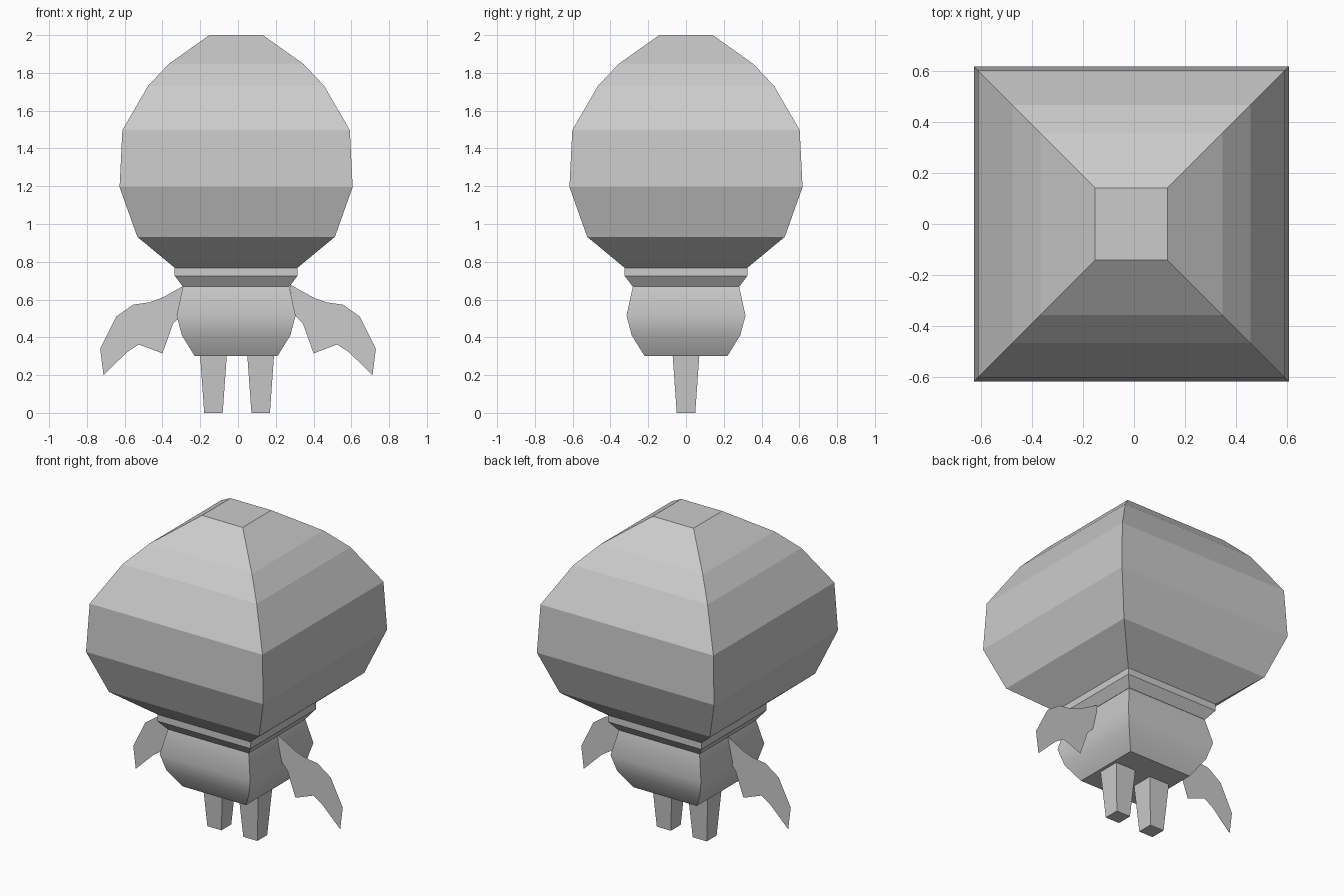
import bpy, bmesh, math

cube = bpy.data.objects.get("Cube")
if cube:
    bpy.data.objects.remove(cube, do_unlink=True)

# Single grey material
grey = bpy.data.materials.new("plain grey")
grey.use_nodes = True
GREY = (0.6, 0.6, 0.6, 1)
grey.diffuse_color = GREY
grey.node_tree.nodes["Principled BSDF"].inputs["Base Color"].default_value = GREY


def add_object(name, bm):
    mesh = bpy.data.meshes.new(name)
    bm.to_mesh(mesh)
    bm.free()
    mesh.materials.append(grey)
    obj = bpy.data.objects.new(name, mesh)
    bpy.context.collection.objects.link(obj)
    return obj


def square_loft(name, profile, x=0.0, cap_bottom=True, cap_top=True):
    """Stack square rings from (half width, height) pairs, bottom to top."""
    bm = bmesh.new()
    rings = [[bm.verts.new((x + sx * w, sy * w, z))
              for sx, sy in ((-1, -1), (1, -1), (1, 1), (-1, 1))]
             for w, z in profile]
    for low, high in zip(rings, rings[1:]):
        for i in range(4):
            j = (i + 1) % 4
            bm.faces.new((low[i], low[j], high[j], high[i]))
    if cap_bottom:
        bm.faces.new(rings[0][::-1])
    if cap_top:
        bm.faces.new(rings[-1])
    return add_object(name, bm)


# Large faceted head, collar and body share a slightly offset axis
AXIS = -0.01
square_loft("head", [(0.325, 0.768), (0.523, 0.932), (0.617, 1.195), (0.602, 1.497),
                     (0.467, 1.73), (0.357, 1.847), (0.142, 2.0)], AXIS)
square_loft("collar", [(0.283, 0.67), (0.325, 0.726), (0.325, 0.768)], AXIS, cap_top=False)
body = square_loft("body", [(0.22, 0.302), (0.287, 0.41), (0.315, 0.515), (0.281, 0.67)],
                   AXIS, cap_top=False)

# Rounded body sides with crisp corners
bpy.ops.object.select_all(action='DESELECT')
body.select_set(True)
bpy.context.view_layer.objects.active = body
bpy.ops.object.shade_smooth_by_angle(angle=math.radians(35))

# Tapered legs
for side, x in (("left", 0.12), ("right", -0.13)):
    square_loft(side + "_leg", [(0.049, 0.0), (0.071, 0.31)], x)

# Flat wings, one sheet each side
WING = [(0.275, 0.68), (0.4, 0.61), (0.47, 0.585), (0.555, 0.573), (0.645, 0.51),
        (0.73, 0.34), (0.712, 0.2), (0.587, 0.322), (0.525, 0.362), (0.4, 0.315),
        (0.345, 0.47), (0.29, 0.53)]
for side, s in (("left", 1), ("right", -1)):
    bm = bmesh.new()
    bm.faces.new([bm.verts.new((s * x, 0, z)) for x, z in WING])
    bmesh.ops.triangulate(bm, faces=bm.faces[:])
    add_object(side + "_wing", bm)
